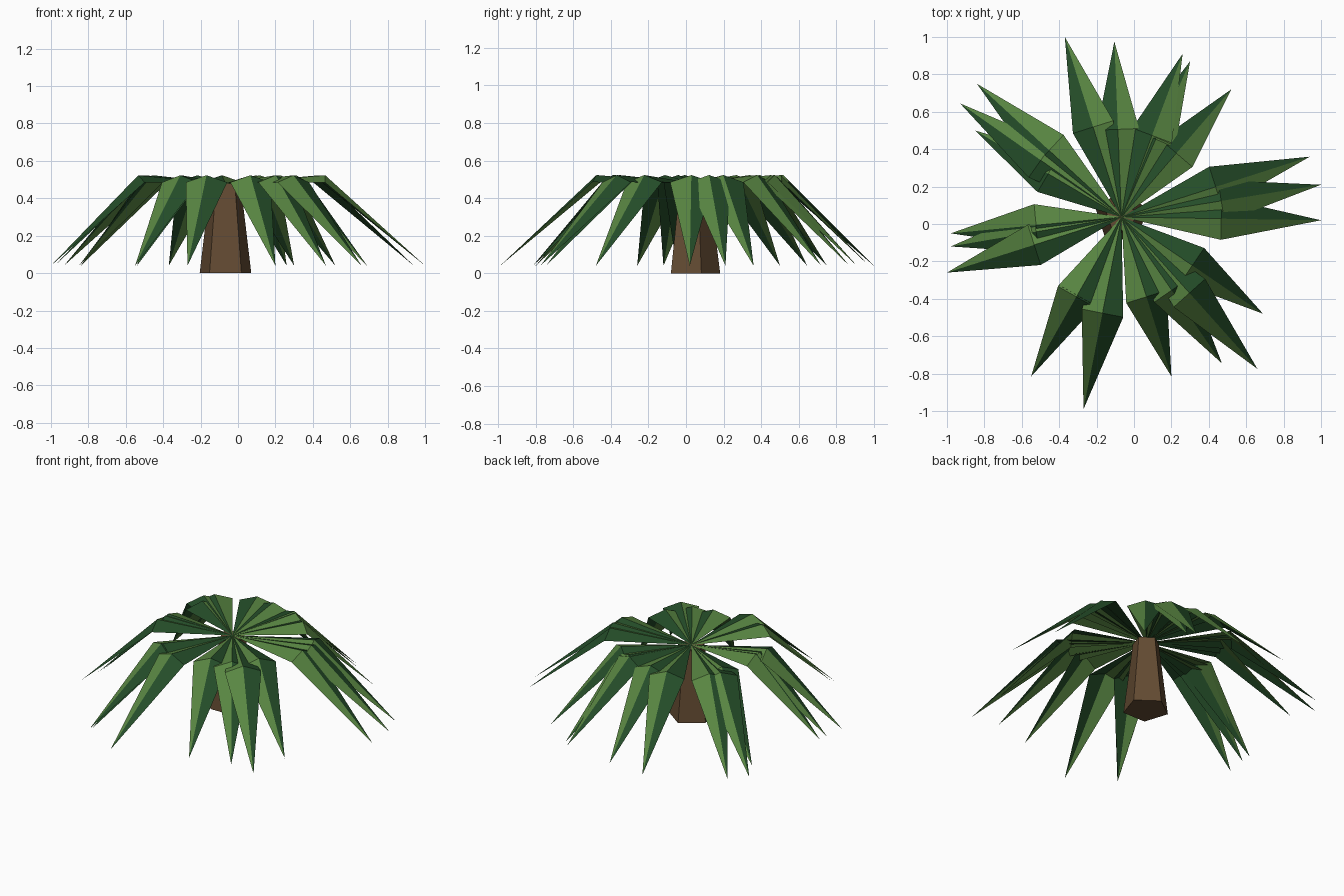
import bpy
import bmesh
from mathutils import Vector

default_cube = bpy.data.objects.get("Cube")
if default_cube:
    bpy.data.objects.remove(default_cube, do_unlink=True)


def make_material(name, color):
    material = bpy.data.materials.new(name)
    material.use_nodes = True
    material.diffuse_color = (*color, 1)
    material.node_tree.nodes["Principled BSDF"].inputs["Base Color"].default_value = (*color, 1)
    return material


def add_object(name, bm, materials):
    mesh = bpy.data.meshes.new(name)
    bm.to_mesh(mesh)
    bm.free()
    for material in materials:
        mesh.materials.append(material)
    obj = bpy.data.objects.new(name, mesh)
    bpy.context.collection.objects.link(obj)
    return obj


bark = make_material("brown bark", (0.125, 0.07, 0.032))
light_green = make_material("light leaf green", (0.1, 0.24, 0.055))
dark_green = make_material("dark leaf green", (0.018, 0.075, 0.022))

HUB = Vector((-0.067, 0.037, 0.48))
RIDGE_Z, EDGE_Z, TIP_Z = 0.523, 0.485, 0.04
HALF_WIDTH = 0.113

# Trunk: tapered five-sided column with one corner pointing back
bm = bmesh.new()
bmesh.ops.create_cone(bm, cap_ends=True, segments=5, radius1=0.145,
                      radius2=0.085, depth=HUB.z)
corner = max(bm.verts, key=lambda v: v.co.xy.length).co.xy
turn = corner.angle_signed(Vector((0, 1)))
for vert in bm.verts:
    xy = vert.co.xy
    # Rotate clockwise-signed angle back into place and stand on the ground
    direction = Vector((xy.x, xy.y, 0))
    direction.rotate(Vector((corner.x, corner.y, 0)).rotation_difference(Vector((0, 1, 0))))
    vert.co = direction + Vector((HUB.x, HUB.y, vert.co.z + HUB.z / 2))
bmesh.ops.recalc_face_normals(bm, faces=bm.faces)
add_object("trunk", bm, [bark])


def add_leaf(name, x, y):
    """Folded leaf: rises to a ridge halfway out, then droops to its tip."""
    tip = Vector((x, y, TIP_Z))
    middle = (HUB + tip) / 2
    outward = Vector((x - HUB.x, y - HUB.y, 0)).normalized()
    side = Vector((-outward.y, outward.x, 0))
    bm = bmesh.new()
    hub_v, tip_v = bm.verts.new(HUB), bm.verts.new(tip)
    ridge_v = bm.verts.new((middle.x, middle.y, RIDGE_Z))
    # One half of each leaf is light and the other dark
    for index, sign in enumerate((-1, 1)):
        edge = middle + side * HALF_WIDTH * sign
        edge_v = bm.verts.new((edge.x, edge.y, EDGE_Z))
        for corners in ((hub_v, edge_v, ridge_v), (edge_v, tip_v, ridge_v)):
            face = bm.faces.new(corners)
            face.normal_update()
            if face.normal.z < 0:
                face.normal_flip()
            face.material_index = index
    add_object(name, bm, [light_green, dark_green])


# Leaf tips, counter-clockwise from the back
tips = [
    (-.37, 1), (-.84, .75), (-.93, .645), (-.85, .5),
    (-.98, -.05), (-.98, -.12), (-1, -.26),
    (-.55, -.815), (-.54, -.8), (-.27, -.99),
    (.2, -.815), (.47, -.745), (.66, -.775), (.69, -.48),
    (1, .02), (1, .21), (.94, .36),
    (.52, .72), (.3, .87), (.26, .91), (-.105, .975),
]
for number, (x, y) in enumerate(tips):
    add_leaf(f"leaf_{number + 1}", x, y)
